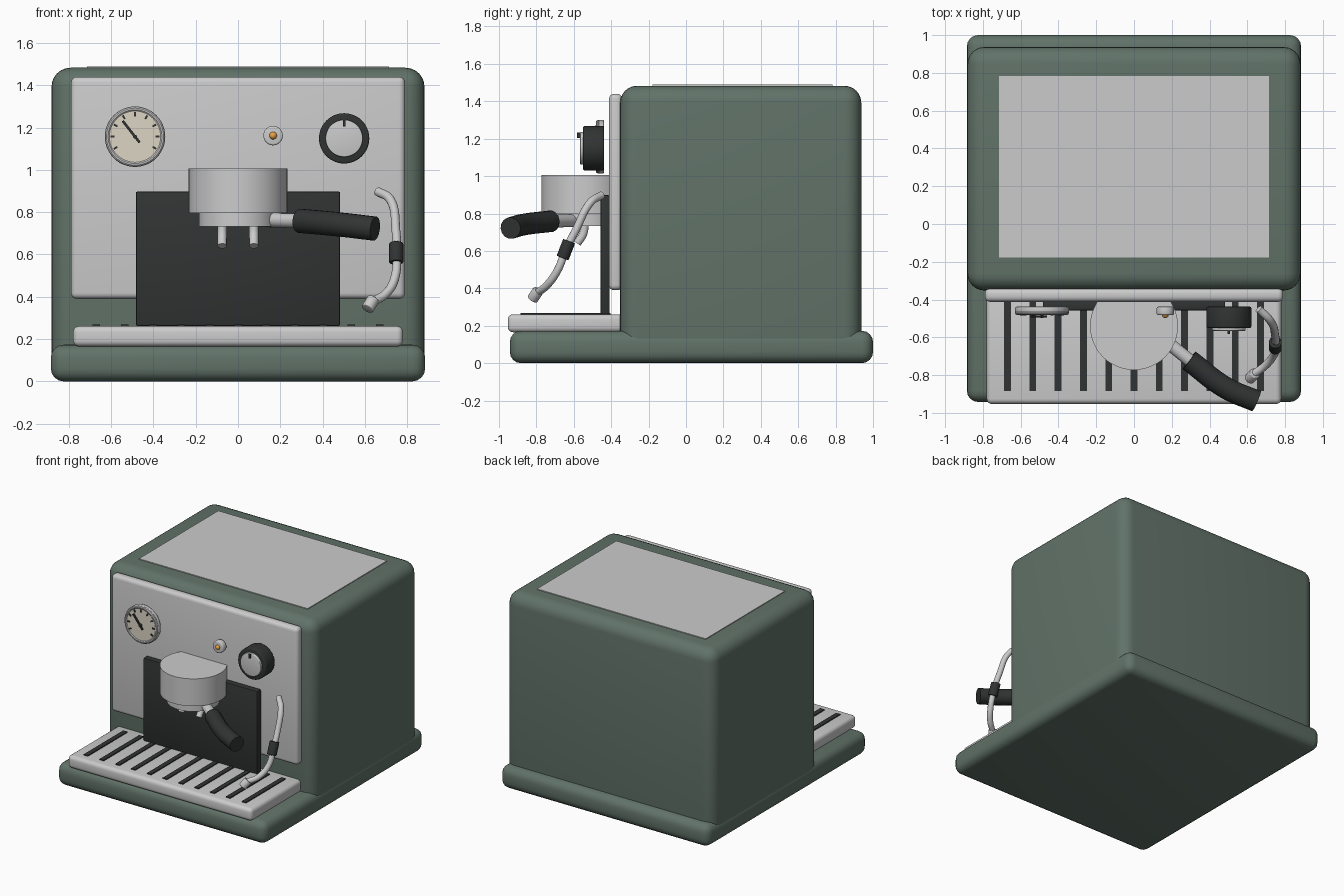
import bpy, math
from mathutils import Vector

if "Cube" in bpy.data.objects:
    bpy.data.objects.remove(bpy.data.objects["Cube"])


def material(name, rgb):
    m = bpy.data.materials.new(name)
    m.diffuse_color = (*rgb, 1)
    m.use_nodes = True
    m.node_tree.nodes["Principled BSDF"].inputs["Base Color"].default_value = m.diffuse_color
    return m


GREEN = material("green_enamel", (0.12, 0.17, 0.14))
BLACK = material("black_plastic", (0.03, 0.034, 0.032))
CREAM = material("cream_dial", (0.72, 0.66, 0.55))
AMBER = material("amber_light", (0.8, 0.35, 0.06))
STEEL = None


def finish(ob, name, mat, angle=35):
    ob.name = name
    if mat:
        ob.data.materials.clear()
        ob.data.materials.append(mat)
    bpy.ops.object.shade_smooth_by_angle(angle=math.radians(angle))
    return ob


def bevel(ob, width, segments):
    mod = ob.modifiers.new("bevel", 'BEVEL')
    mod.width, mod.segments = width, segments
    bpy.ops.object.modifier_apply(modifier="bevel")


def box(name, lo, hi, mat=STEEL, round_=0.0, segments=4):
    """Box given by two opposite corners, with rounded edges."""
    lo, hi = Vector(lo), Vector(hi)
    bpy.ops.mesh.primitive_cube_add(size=1, location=(lo + hi) / 2)
    ob = bpy.context.object
    ob.scale = hi - lo
    bpy.ops.object.transform_apply(location=False, rotation=False, scale=True)
    if round_:
        bevel(ob, round_, segments)
    return finish(ob, name, mat)


def rod(name, a, b, r, mat=STEEL, round_=0.0, sides=40):
    """Cylinder running from point a to point b."""
    a, b = Vector(a), Vector(b)
    bpy.ops.mesh.primitive_cylinder_add(vertices=sides, radius=r, depth=(b - a).length,
                                        location=(a + b) / 2,
                                        rotation=(b - a).to_track_quat('Z', 'Y').to_euler())
    ob = bpy.context.object
    if round_:
        mod = ob.modifiers.new("bevel", 'BEVEL')
        mod.width, mod.segments = round_, 3
        mod.limit_method = 'ANGLE'
        bpy.ops.object.modifier_apply(modifier="bevel")
    return finish(ob, name, mat)


def tube(name, points, r, mat=STEEL):
    """Smooth round tube through the points."""
    cu = bpy.data.curves.new(name, 'CURVE')
    cu.dimensions = '3D'
    cu.bevel_depth, cu.bevel_resolution = r, 5
    cu.use_fill_caps = True
    sp = cu.splines.new('BEZIER')
    sp.resolution_u = 8
    sp.bezier_points.add(len(points) - 1)
    for bp, p in zip(sp.bezier_points, points):
        bp.co = p
        bp.handle_left_type = bp.handle_right_type = 'AUTO'
    ob = bpy.data.objects.new(name, cu)
    bpy.context.collection.objects.link(ob)
    bpy.ops.object.select_all(action='DESELECT')
    ob.select_set(True)
    bpy.context.view_layer.objects.active = ob
    bpy.ops.object.convert(target='MESH')
    return finish(bpy.context.object, name, mat)


def dial_mark(name, centre, angle, r0, r1, width, y0, y1, mat):
    """Radial bar on a front-facing dial; angle is clockwise from up."""
    mid = (r0 + r1) / 2
    x, z = centre
    ob = box(name, (-width / 2, y0, -(r1 - r0) / 2), (width / 2, y1, (r1 - r0) / 2), mat)
    ob.location = (x + mid * math.sin(angle), (y0 + y1) / 2, z + mid * math.cos(angle))
    ob.rotation_euler = (0, angle, 0)


# Housing
box("base", (-0.885, -0.942, 0), (0.885, 1.0, 0.173), GREEN, 0.06)
box("body", (-0.882, -0.352, 0.05), (0.882, 0.937, 1.483), GREEN, 0.09, 6)
box("cup_warmer_plate", (-0.715, -0.178, 1.44), (0.715, 0.783, 1.489))
box("front_panel", (-0.79, -0.412, 0.39), (0.79, -0.34, 1.44), STEEL, 0.028)
box("splash_plate", (-0.483, -0.457, 0.262), (0.483, -0.408, 0.898), BLACK, 0.008, 2)

# Drip tray with slots
box("drip_tray", (-0.78, -0.953, 0.165), (0.78, -0.335, 0.261), STEEL, 0.028)
for i in range(11):
    x = (i - 5) * 0.134
    box(f"tray_slot_{i}", (x - 0.018, -0.885, 0.245), (x + 0.018, -0.405, 0.268), BLACK)

# Brew group and filter holder
rod("group_head", (0, -0.54, 0.797), (0, -0.54, 1.006), 0.233, sides=48)
rod("filter_holder", (0, -0.54, 0.733), (0, -0.54, 0.81), 0.185, sides=48)
for side, x in (("left", -0.075), ("right", 0.075)):
    tube(f"spout_{side}", [(x, -0.54, 0.75), (x, -0.55, 0.69), (x, -0.582, 0.64)], 0.022)
rod("handle_neck", (0.1, -0.565, 0.764), (0.33, -0.75, 0.757), 0.034, sides=24)
tube("handle_grip", [(0.292, -0.722, 0.759), (0.487, -0.868, 0.741), (0.648, -0.938, 0.722)],
     0.058, BLACK)

# Pressure gauge
G = (-0.487, 1.157)
rod("gauge_case", (G[0], -0.438, G[1]), (G[0], -0.47, G[1]), 0.143, STEEL, 0.008, 48)
bpy.ops.mesh.primitive_torus_add(major_segments=48, minor_segments=10, major_radius=0.131,
                                 minor_radius=0.012, location=(G[0], -0.47, G[1]),
                                 rotation=(math.pi / 2, 0, 0))
finish(bpy.context.object, "gauge_rim", STEEL)
rod("gauge_dial", (G[0], -0.465, G[1]), (G[0], -0.477, G[1]), 0.125, CREAM, sides=48)
for i in range(9):
    dial_mark(f"gauge_tick_{i}", G, math.radians(-120 + 30 * i), 0.096, 0.116, 0.009,
              -0.484, -0.474, BLACK)
dial_mark("gauge_needle", G, math.radians(-38), -0.035, 0.095, 0.012, -0.495, -0.485, BLACK)
rod("gauge_pin", (G[0], -0.475, G[1]), (G[0], -0.497, G[1]), 0.009, BLACK, sides=16)

# Indicator lamp
rod("lamp_ring", (0.166, -0.438, 1.162), (0.166, -0.482, 1.162), 0.046, STEEL, 0.008, 32)
bpy.ops.mesh.primitive_uv_sphere_add(segments=20, ring_count=12, radius=0.018,
                                     location=(0.166, -0.48, 1.162))
finish(bpy.context.object, "lamp_bulb", AMBER, 60)

# Steam knob
K = (0.502, 1.149)
rod("knob_grip", (K[0], -0.438, K[1]), (K[0], -0.55, K[1]), 0.119, BLACK, 0.008, 48)
rod("knob_cap", (K[0], -0.54, K[1]), (K[0], -0.566, K[1]), 0.088, STEEL, 0.005, 48)
dial_mark("knob_marker", K, 0, 0.055, 0.085, 0.012, -0.583, -0.56, BLACK)

# Steam wand
tube("steam_wand", [(0.66, -0.45, 0.898), (0.72, -0.51, 0.86), (0.747, -0.59, 0.71),
                    (0.75, -0.64, 0.61), (0.742, -0.69, 0.49), (0.70, -0.745, 0.415),
                    (0.635, -0.795, 0.376)], 0.021)
rod("wand_sleeve", (0.748, -0.625, 0.652), (0.748, -0.66, 0.562), 0.034, BLACK, 0.004, 24)
rod("wand_tip", (0.64, -0.79, 0.388), (0.612, -0.82, 0.343), 0.03, STEEL, 0.004, 20)
